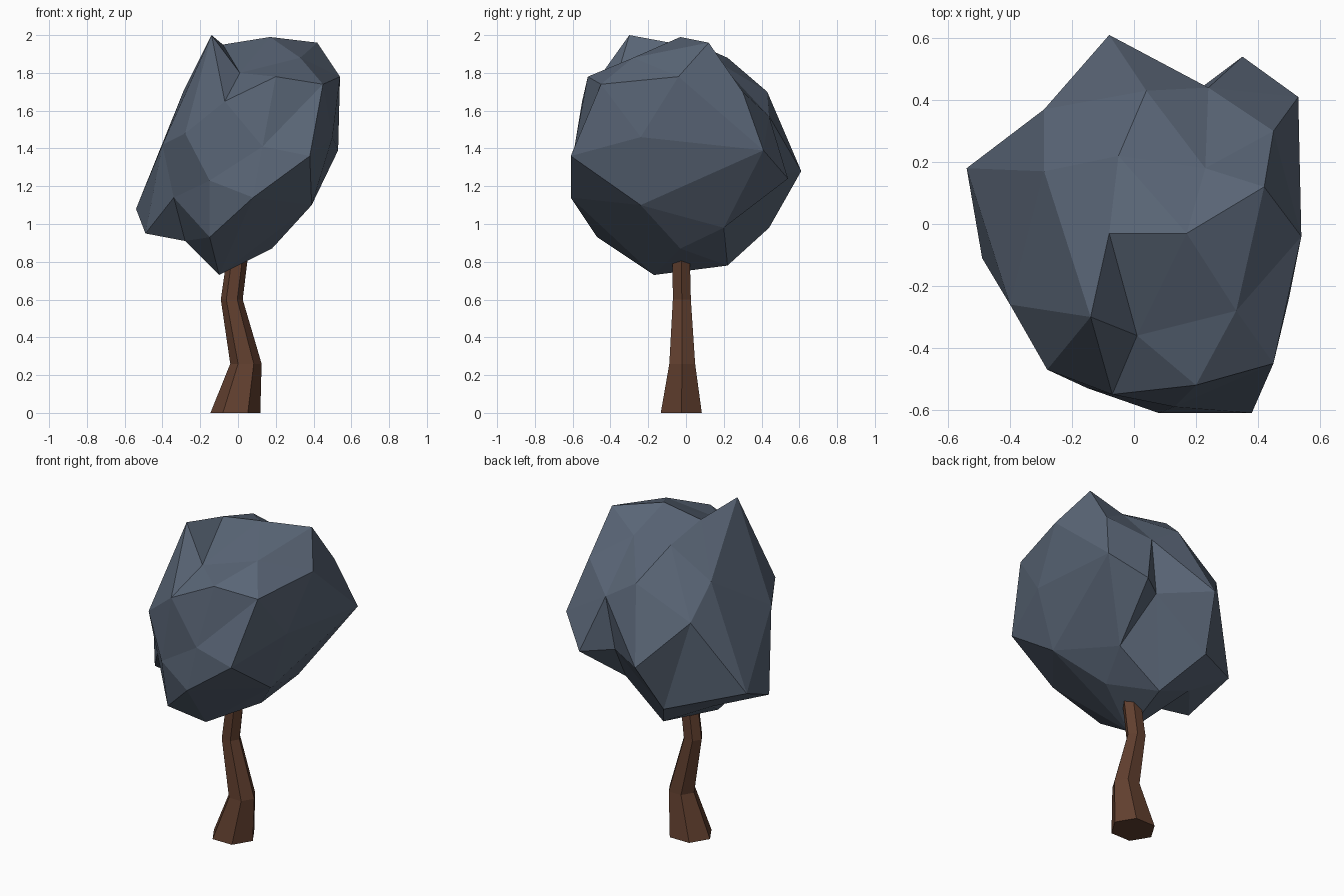
import bpy, bmesh
from math import cos, sin, radians
from mathutils import Vector

if "Cube" in bpy.data.objects:
    bpy.data.objects.remove(bpy.data.objects["Cube"])


def finish(bm, name, colour):
    bmesh.ops.recalc_face_normals(bm, faces=bm.faces[:])
    mesh = bpy.data.meshes.new(name)
    bm.to_mesh(mesh)
    bm.free()
    mat = bpy.data.materials.new(name + "_colour")
    mat.diffuse_color = (*colour, 1)
    mat.use_nodes = True
    mat.node_tree.nodes["Principled BSDF"].inputs["Base Color"].default_value = mat.diffuse_color
    mesh.materials.append(mat)
    obj = bpy.data.objects.new(name, mesh)
    bpy.context.collection.objects.link(obj)
    return obj


# Trunk: hexagonal rings along a crooked path (x, y, z, radius)
bm = bmesh.new()
rings = []
for x, y, z, r in [(-.014, -.025, 0, .132), (.042, -.02, .26, .083),
                   (-.033, -.022, .6, .058), (-.008, -.025, .79, .056), (.02, -.025, .95, .05)]:
    rings.append([bm.verts.new((x + r * cos(radians(60 * i)), y + .95 * r * sin(radians(60 * i)), z))
                  for i in range(6)])
for a, b in zip(rings, rings[1:]):
    for i in range(6):
        j = (i + 1) % 6
        bm.faces.new((a[i], a[j], b[j], b[i]))
bm.faces.new(rings[0][::-1])
bm.faces.new(rings[-1])
finish(bm, "trunk", (.12, .05, .028))

# Crown: lumpy faceted ball given by its corner points, meshed on a sphere then pulled to shape
corners = [
    # top (0-7)
    (-.14, -.30, 2.0), (.01, -.36, 1.80), (.17, -.03, 1.99), (-.08, -.03, 1.95), (.42, .12, 1.96),
    (.33, -.28, 1.88), (-.05, .22, 1.88), (.23, .18, 1.85),
    # front (8-16)
    (.45, -.45, 1.74), (.20, -.52, 1.78), (-.07, -.55, 1.65), (.38, -.61, 1.36), (.13, -.59, 1.41),
    (-.28, -.47, 1.48), (.08, -.61, 1.14), (-.15, -.53, 1.23), (-.15, -.47, .93),
    # right (17-21)
    (.54, -.04, 1.78), (.45, .30, 1.70), (.53, .41, 1.39), (.50, -.24, 1.46), (.39, -.24, 1.10),
    # back (22-28)
    (.35, .54, 1.24), (-.08, .61, 1.28), (.04, .43, 1.70), (.24, .44, 1.57), (.19, .42, 1.25),
    (-.29, .37, 1.52), (-.155, .44, .98),
    # left (29-33)
    (-.54, .18, 1.08), (-.49, -.11, .95), (-.40, -.26, 1.42), (-.29, .17, 1.70), (-.34, -.30, 1.14),
    # bottom (34-39)
    (.27, .20, .98), (0, .22, .78), (.18, -.03, .87), (-.10, -.17, .73), (-.28, -.10, .91),
    (-.28, .15, .92)]
bm = bmesh.new()
verts = []
for x, y, z in corners:
    h = z - 1.37
    verts.append(bm.verts.new(Vector(((x - .02 - .45 * h) / .47, y / .6, h / .63)).normalized()))
bmesh.ops.convex_hull(bm, input=verts)
bmesh.ops.recalc_face_normals(bm, faces=bm.faces[:])
for v, co in zip(verts, corners):
    v.co = co
# Turn the edges that cross the creases so they follow the folds
for p, q in [(0, 2), (13, 1), (23, 29), (22, 35)]:
    edge = bm.edges.get((verts[p], verts[q]))
    if edge:
        bmesh.ops.rotate_edges(bm, edges=[edge], use_ccw=False)
finish(bm, "crown", (.10, .13, .18))
